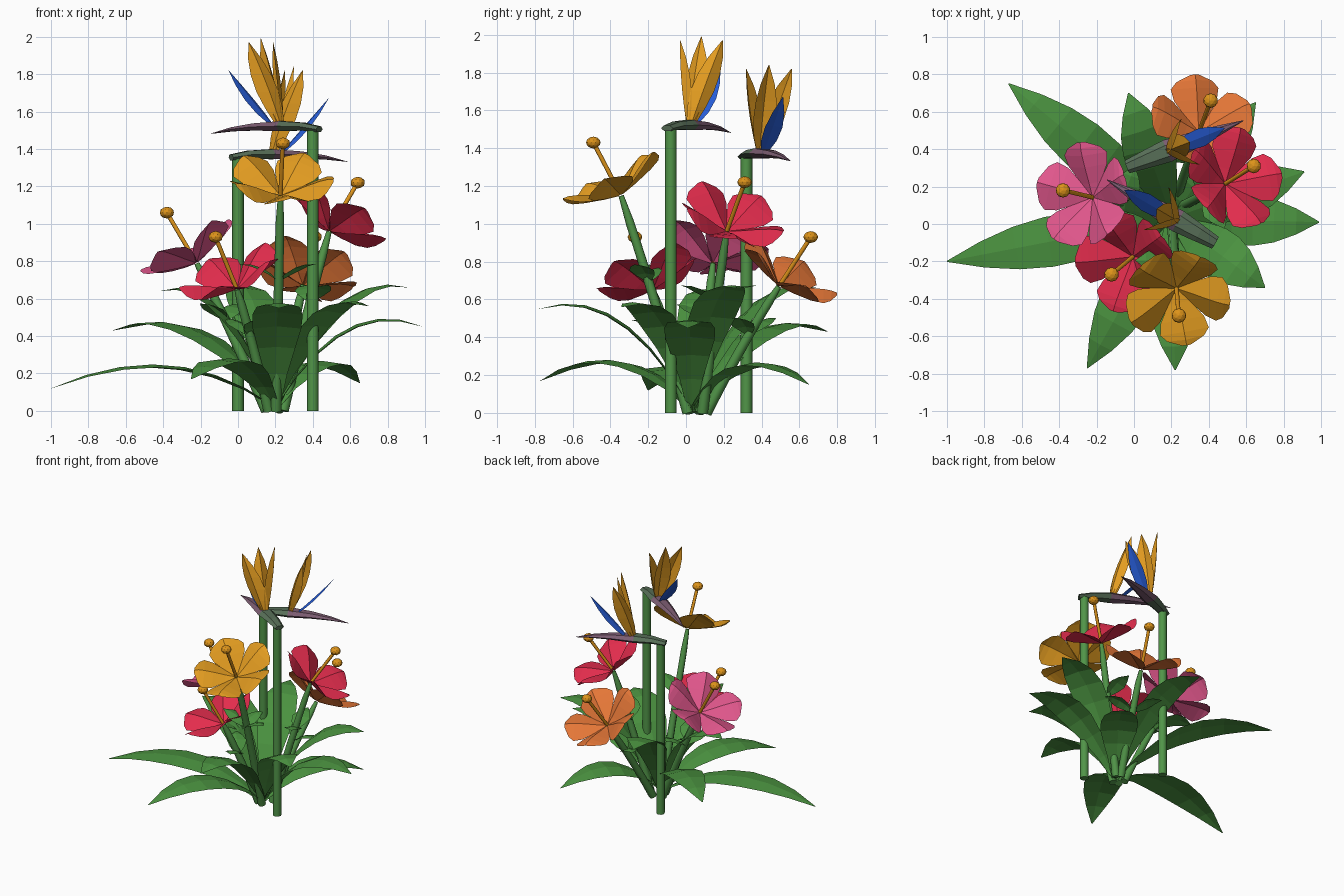
import bpy, bmesh
from math import sin, cos, pi, radians
from mathutils import Vector as V, Matrix

cube = bpy.data.objects.get("Cube")
if cube:
    bpy.data.objects.remove(cube)

UP = V((0, 0, 1))


def material(name, *rgb):
    col = [(c / 255) ** 2.2 for c in rgb] + [1]
    m = bpy.data.materials.new(name)
    m.use_nodes = True
    m.diffuse_color = col
    bsdf = m.node_tree.nodes["Principled BSDF"]
    bsdf.inputs["Base Color"].default_value = col
    bsdf.inputs["Roughness"].default_value = 0.8
    return m


LEAF = material("leaf green", 76, 145, 66)
STEM = material("stem green", 82, 148, 74)
SHEATH = material("grey green", 88, 110, 88)
MAUVE = material("mauve", 122, 92, 112)
AMBER = material("amber", 228, 156, 38)
GOLD = material("stamen gold", 220, 146, 32)
BLUE = material("blue", 44, 94, 215)
RED = material("red", 226, 48, 78)
PINK = material("pink", 226, 88, 140)
ORANGE = material("orange", 228, 118, 58)


def finish(bm, name, *mats):
    me = bpy.data.meshes.new(name)
    bm.to_mesh(me)
    bm.free()
    for m in mats:
        me.materials.append(m)
    ob = bpy.data.objects.new(name, me)
    bpy.context.collection.objects.link(ob)


def bezier(a, b, c, n):
    return [a * (1 - t) ** 2 + b * 2 * t * (1 - t) + c * t * t
            for t in (i / n for i in range(n + 1))]


def tangent(path, i):
    return (path[min(i + 1, len(path) - 1)] - path[max(i - 1, 0)]).normalized()


def blade(bm, path, widths, side, fold):
    """Creased sheet: half-widths along a path, edges dropped by fold."""
    rows = []
    for i, (p, w) in enumerate(zip(path, widths)):
        drop = side.cross(tangent(path, i)).normalized() * w * fold
        rows.append([bm.verts.new(q) for q in
                     (p - side * w + drop, p, p + side * w + drop)])
    for a, b in zip(rows, rows[1:]):
        for k in range(2):
            bm.faces.new((a[k], a[k + 1], b[k + 1], b[k]))


def tube(bm, path, radii, sides, squash=1):
    """Capped tube along a path; returns the faces of each segment."""
    rings, segments = [], []
    for i, (p, r) in enumerate(zip(path, radii)):
        t = tangent(path, i)
        ref = V((0, 1, 0)) if abs(t.z) > 0.7 else UP
        s = t.cross(ref).normalized()
        n = s.cross(t)
        rings.append([bm.verts.new(p + (s * cos(a) + n * sin(a) * squash) * r)
                      for a in (2 * pi * k / sides for k in range(sides))])
    for a, b in zip(rings, rings[1:]):
        segments.append([bm.faces.new((a[k], a[(k + 1) % sides], b[(k + 1) % sides], b[k]))
                         for k in range(sides)])
        for f in segments[-1]:
            f.smooth = sides > 6
    bm.faces.new(rings[0][::-1])
    bm.faces.new(rings[-1])
    return segments


# Arching ground leaves, given by their tips
CROWN = V((0.2, 0.03, 0.02))
LEAF_W = [0.025, 0.06, 0.1, 0.13, 0.135, 0.115, 0.07, 0.003]
TIPS = [(-0.67, 0.75, 0.43), (-1, -0.2, 0.12), (-0.25, -0.77, 0.17),
        (0.22, -0.78, 0.55), (0.7, -0.34, 0.56), (0.99, 0.01, 0.45),
        (0.91, 0.28, 0.66), (0.65, 0.65, 0.15), (-0.03, 0.7, 0.66),
        (-0.42, 0.15, 0.64)]
for i, tip in enumerate(TIPS):
    tip = V(tip)
    mid = CROWN.lerp(tip, 0.45)
    mid.z = 0.34 + 0.66 * tip.z
    flat = V((tip.x - CROWN.x, tip.y - CROWN.y, 0)).normalized()
    bm = bmesh.new()
    blade(bm, bezier(CROWN, mid, tip, 7), LEAF_W, UP.cross(flat), 0.12)
    finish(bm, f"ground_leaf_{i + 1}", LEAF)


# Trumpet flowers: stamen tip, facing axis, heading of the first petal
PETAL_R = [0.01, 0.07, 0.15, 0.21, 0.25, 0.282]
PETAL_H = [0, 0.03, 0.075, 0.105, 0.12, 0.125]
PETAL_W = [0.012, 0.06, 0.118, 0.132, 0.1, 0.025]


def flower(name, mat, ball, axis, heading):
    ball, axis = V(ball), V(axis).normalized()
    throat = ball - axis * 0.31
    h = radians(heading)
    first = V((cos(h), sin(h), 0))
    first = (first - axis * first.dot(axis)).normalized()

    bm = bmesh.new()
    for k in range(5):
        d = Matrix.Rotation(2 * pi * k / 5, 3, axis) @ first
        path = [throat + d * r + axis * z for r, z in zip(PETAL_R, PETAL_H)]
        blade(bm, path, PETAL_W, axis.cross(d), 0.32)
    finish(bm, name + "_petals", mat)

    bm = bmesh.new()
    tube(bm, [throat, ball], [0.012, 0.012], 7)
    spot = Matrix.Translation(ball) @ Matrix.Diagonal((1, 1, 0.8, 1))
    bmesh.ops.create_icosphere(bm, subdivisions=2, radius=0.039, matrix=spot)
    finish(bm, name + "_stamen", GOLD)

    # Stalk and its two small leaves
    out = V((throat.x - CROWN.x, throat.y - CROWN.y, 0)).normalized()
    base = V((CROWN.x, CROWN.y + 0.03, 0)) + out * 0.05
    mid = base.lerp(throat, 0.53) + UP * 0.04
    path = bezier(base, mid, throat - axis * 0.008, 7)
    bm = bmesh.new()
    tube(bm, path, [0.029, 0.028, 0.027, 0.026, 0.025, 0.024, 0.023, 0.014], 8)
    finish(bm, name + "_stalk", STEM)
    bm = bmesh.new()
    for turn in (65, -95):
        d = Matrix.Rotation(radians(turn), 3, 'Z') @ out
        p = path[4]
        leaf = bezier(p, p + d * 0.09 + UP * 0.1, p + d * 0.21 + UP * 0.09, 4)
        blade(bm, leaf, [0.012, 0.055, 0.07, 0.045, 0.002], UP.cross(d), 0.2)
    finish(bm, name + "_stalk_leaves", LEAF)


flower("right_red_flower", RED, (0.64, 0.31, 1.22), (0.48, 0.3, 0.82), 12)
flower("front_red_flower", RED, (-0.12, -0.27, 0.93), (-0.36, -0.3, 0.88), 185)
flower("amber_flower", AMBER, (0.24, -0.49, 1.43), (0.04, -0.46, 0.88), 280)
flower("pink_flower", PINK, (-0.38, 0.18, 1.06), (-0.5, 0.12, 0.85), 95)
flower("orange_flower", ORANGE, (0.41, 0.66, 0.93), (0.2, 0.53, 0.82), 92)


# Tall crested flowers: a straight stem, a beak, fanned petals, a blue tongue
def crested_flower(name, x, y, height, dx, dy):
    top = V((x, y, height))
    u = V((dx, dy, 0)).normalized()
    side = UP.cross(u)

    def at(a, b, c):
        return top + u * a + side * b + UP * c

    bm = bmesh.new()
    tube(bm, [V((x, y, 0)), top], [0.031, 0.031], 8)
    finish(bm, name + "_stem", STEM)

    bm = bmesh.new()
    path = [at(-0.04, 0, 0.005), at(0.06, 0, 0.02), at(0.19, 0, 0.022),
            at(0.36, 0, 0.018), at(0.5, 0, 0.005), at(0.63, 0, -0.018)]
    segments = tube(bm, path, [0.036, 0.048, 0.062, 0.044, 0.025, 0.002], 6, 0.5)
    for faces in segments[2:]:
        for f in faces:
            f.material_index = 1
    finish(bm, name + "_beak", SHEATH, MAUVE)

    # Outer crest petals turn around the tongue
    bm = bmesh.new()
    for s in (-1, 0, 1):
        path = bezier(at(0.19, s * 0.015, 0.03), at(0.23, s * 0.08, 0.25),
                      at(0.32, s * 0.13, 0.49 - 0.02 * abs(s)), 5)
        turned = (side + u * s * 0.8).normalized()
        blade(bm, path, [0.025, 0.05, 0.064, 0.06, 0.04, 0.002], turned, 0.45)
    finish(bm, name + "_crest", AMBER)

    bm = bmesh.new()
    path = bezier(at(0.25, 0, 0.03), at(0.38, 0, 0.16), at(0.52, 0, 0.32), 4)
    blade(bm, path, [0.02, 0.045, 0.05, 0.034, 0.002], side, 0.2)
    finish(bm, name + "_tongue", BLUE)


crested_flower("tall_flower", 0.4, -0.08, 1.5, -0.86, 0.5)
crested_flower("short_flower", 0, 0.32, 1.35, 0.93, 0.37)
